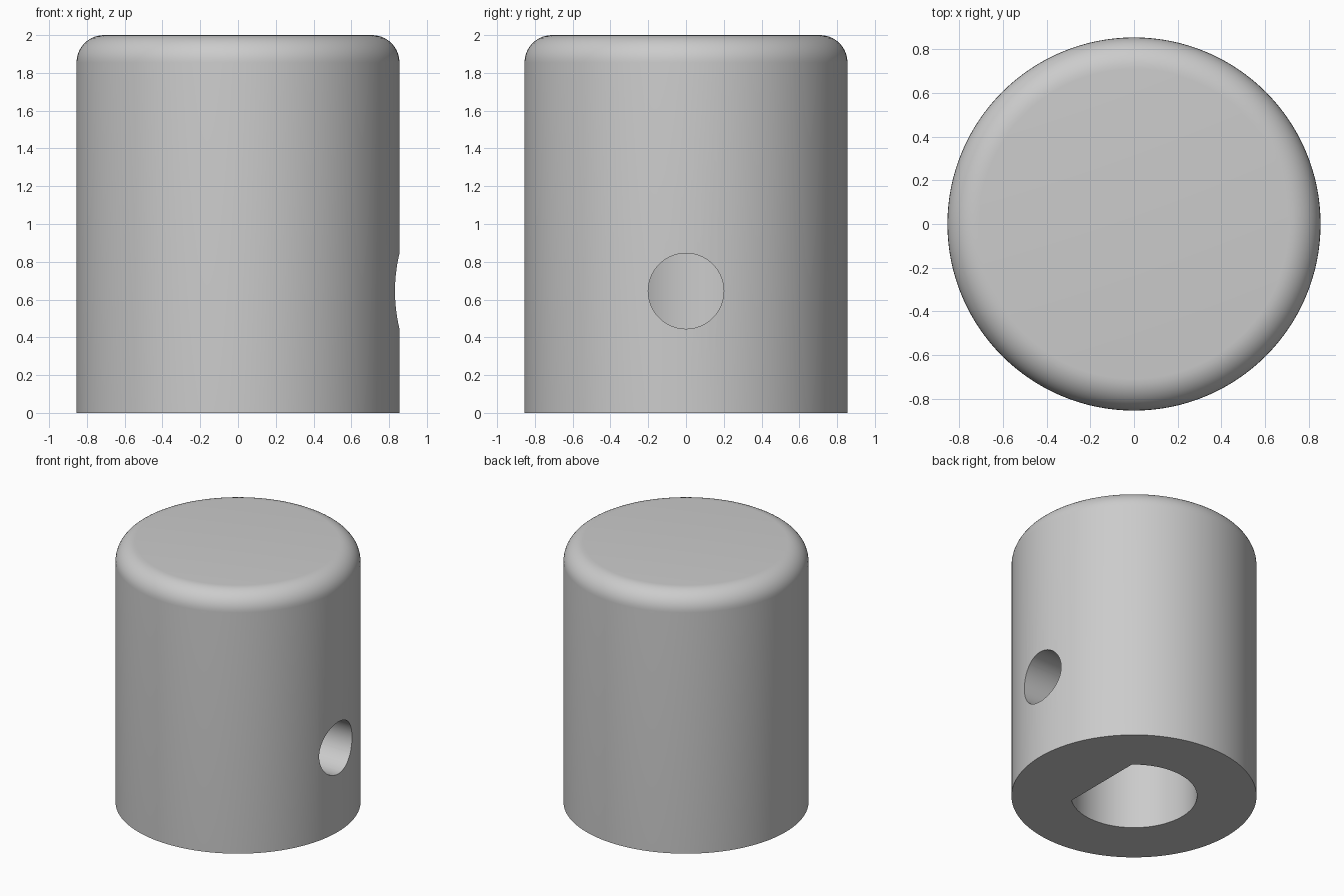
import bpy
import bmesh
import math

if "Cube" in bpy.data.objects:
    bpy.data.objects.remove(bpy.data.objects["Cube"], do_unlink=True)

RADIUS, HEIGHT, FILLET = 0.855, 2.0, 0.145
BORE_RADIUS, BORE_FLAT, BORE_DEPTH = 0.44, 0.295, 1.5
HOLE_RADIUS, HOLE_HEIGHT = 0.2, 0.645

grey = bpy.data.materials.new("satin grey")
grey.use_nodes = True
colour = (0.6, 0.6, 0.6, 1)
grey.diffuse_color = colour
grey.node_tree.nodes["Principled BSDF"].inputs["Base Color"].default_value = colour


def prism(name, outline, start, end):
    """Extrude a flat outline of (x, y) points between two heights."""
    bm = bmesh.new()
    face = bm.faces.new([bm.verts.new((x, y, start)) for x, y in outline])
    moved = bmesh.ops.extrude_face_region(bm, geom=[face])["geom"]
    verts = [v for v in moved if isinstance(v, bmesh.types.BMVert)]
    bmesh.ops.translate(bm, vec=(0, 0, end - start), verts=verts)
    bmesh.ops.recalc_face_normals(bm, faces=bm.faces)
    mesh = bpy.data.meshes.new(name)
    bm.to_mesh(mesh)
    bm.free()
    mesh.materials.append(grey)
    obj = bpy.data.objects.new(name, mesh)
    bpy.context.collection.objects.link(obj)
    return obj


def arc(radius, first, last, count):
    """Points along an arc, both ends included."""
    angles = [first + (last - first) * i / (count - 1) for i in range(count)]
    return [(radius * math.cos(a), radius * math.sin(a)) for a in angles]


def circle(radius, count):
    return arc(radius, 0, math.tau, count + 1)[:-1]


def apply_modifier(obj, modifier):
    bpy.context.view_layer.objects.active = obj
    bpy.ops.object.modifier_apply(modifier=modifier.name)


# Knob body with a rounded top rim
knob = prism("knob_body", circle(RADIUS, 128), 0, HEIGHT)
bm = bmesh.new()
bm.from_mesh(knob.data)
rim = [e for e in bm.edges if all(v.co.z > HEIGHT - 0.01 for v in e.verts)]
bmesh.ops.bevel(bm, geom=rim, offset=FILLET, offset_type='OFFSET',
                segments=10, profile=0.5, affect='EDGES')
bm.to_mesh(knob.data)
bm.free()

# D-shaped shaft bore, flat towards the screw hole
half = math.acos(BORE_FLAT / BORE_RADIUS)
bore = prism("bore_cutter", arc(BORE_RADIUS, half, math.tau - half, 72), -0.1, BORE_DEPTH)

# Set screw hole through one wall
hole = prism("screw_hole_cutter", circle(HOLE_RADIUS, 64), 0, 1.2)
hole.rotation_euler.y = math.pi / 2
hole.location.z = HOLE_HEIGHT

for cutter in (bore, hole):
    cutter.hide_render = True
    cut = knob.modifiers.new("cut", 'BOOLEAN')
    cut.operation = 'DIFFERENCE'
    cut.solver = 'EXACT'
    cut.object = cutter
    bpy.context.view_layer.update()
    apply_modifier(knob, cut)
    bpy.data.objects.remove(cutter, do_unlink=True)

# Smooth walls and rim, crisp hole edges
bpy.ops.object.select_all(action='DESELECT')
knob.select_set(True)
bpy.context.view_layer.objects.active = knob
bpy.ops.object.shade_smooth_by_angle(angle=math.radians(30))
